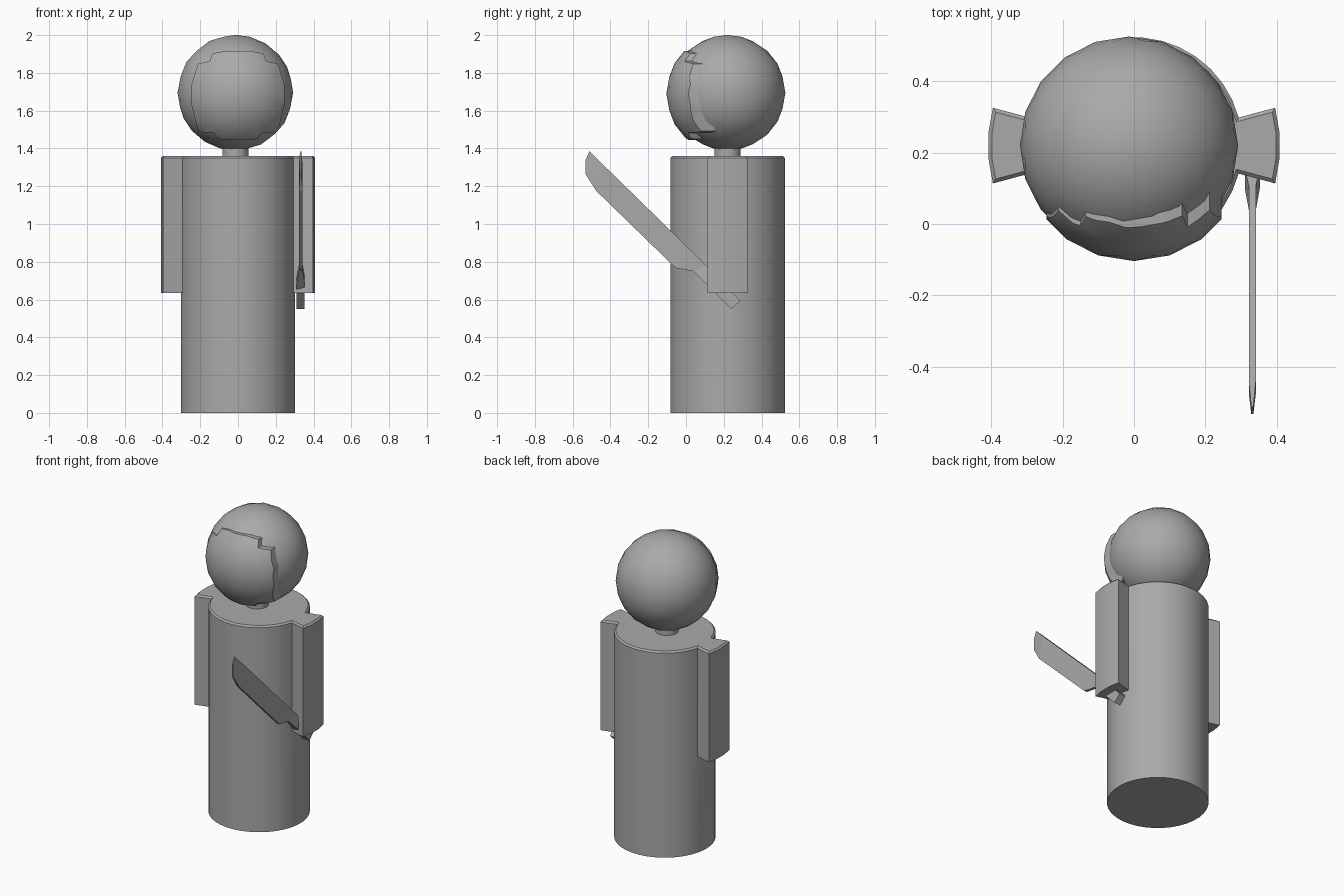
import bpy, bmesh
from math import radians
from mathutils import Matrix, Vector

old = bpy.data.objects.get("Cube")
if old:
    bpy.data.objects.remove(old, do_unlink=True)

grey = bpy.data.materials.new("plain_grey")
grey.use_nodes = True
COLOUR = (0.4, 0.4, 0.4, 1)
grey.diffuse_color = COLOUR
grey.node_tree.nodes["Principled BSDF"].inputs["Base Color"].default_value = COLOUR


def finish(name, bm, smooth=False):
    """Turn a bmesh into a named, coloured object."""
    bmesh.ops.recalc_face_normals(bm, faces=bm.faces)
    mesh = bpy.data.meshes.new(name)
    bm.to_mesh(mesh)
    bm.free()
    mesh.materials.append(grey)
    obj = bpy.data.objects.new(name, mesh)
    bpy.context.collection.objects.link(obj)
    if smooth:
        smooth_object(obj)
    return obj


def activate(obj):
    bpy.ops.object.select_all(action='DESELECT')
    obj.select_set(True)
    bpy.context.view_layer.objects.active = obj


def smooth_object(obj):
    activate(obj)
    bpy.ops.object.shade_smooth_by_angle(angle=radians(30))


def cylinder(bm, radius, bottom, top, sides, x, y):
    place = Matrix.Translation((x, y, (bottom + top) / 2)) @ Matrix.Rotation(radians(180 / sides), 4, 'Z')
    bmesh.ops.create_cone(bm, cap_ends=True, segments=sides, radius1=radius,
                          radius2=radius, depth=top - bottom, matrix=place)


def ball(name, radius, centre, smooth=True):
    bm = bmesh.new()
    bmesh.ops.create_icosphere(bm, subdivisions=3, radius=radius, matrix=Matrix.Translation(centre))
    return finish(name, bm, smooth)


def plate(name, x, outline):
    """Side outline of (y, z, half thickness), thickened along x."""
    bm = bmesh.new()
    sides = [[bm.verts.new((x + s * h, y, z)) for y, z, h in outline] for s in (-1, 1)]
    for ring in sides:
        bm.faces.new(ring)
    for i in range(len(outline)):
        a, b = sides
        bm.faces.new((a[i - 1], a[i], b[i], b[i - 1]))
    return finish(name, bm)


Y = 0.22            # centre line of body and head
BODY_R, ARM_R = 0.304, 0.41
TOP, ARM_BOTTOM = 1.36, 0.635

# Body with arms pulled out of its upper sides
bm = bmesh.new()
cylinder(bm, BODY_R, 0, TOP, 36, 0, Y)
bmesh.ops.bisect_plane(bm, geom=bm.verts[:] + bm.edges[:] + bm.faces[:],
                       plane_co=(0, 0, ARM_BOTTOM), plane_no=(0, 0, 1))
bm.normal_update()
for side in (-1, 1):
    strip = [f for f in bm.faces if f.normal.x * side > 0.97
             and f.calc_center_median().z > ARM_BOTTOM]
    grown = bmesh.ops.extrude_face_region(bm, geom=strip)
    bmesh.ops.delete(bm, geom=strip, context='FACES_ONLY')
    for v in grown["geom"]:
        if isinstance(v, bmesh.types.BMVert):
            v.co.x *= ARM_R / BODY_R
            v.co.y = Y + (v.co.y - Y) * ARM_R / BODY_R
    bm.normal_update()
caps = [f for f in bm.faces if f.calc_center_median().z > TOP - 0.001]
cap = bmesh.ops.dissolve_faces(bm, faces=caps, use_verts=False)["region"][0]
bmesh.ops.recalc_face_normals(bm, faces=bm.faces)
bmesh.ops.bevel(bm, geom=list(cap.edges), offset=0.01, segments=1, affect='EDGES')
finish("body_and_arms", bm, True)

# Neck and head
HEAD_X = -0.014
bm = bmesh.new()
cylinder(bm, 0.069, TOP - 0.02, 1.44, 32, HEAD_X, Y)
finish("neck", bm, True)
ball("head", 0.306, (HEAD_X, Y, 1.695))

# Face plate: a slightly larger ball trimmed by a stepped outline
half = [(0.07, 1.915), (0.135, 1.903), (0.15, 1.862), (0.212, 1.848),
        (0.246, 1.74), (0.246, 1.63), (0.212, 1.492), (0.185, 1.485),
        (0.125, 1.483), (0.105, 1.45), (0.05, 1.445)]
outline = half + [(-x, z) for x, z in reversed(half)]
bm = bmesh.new()
front = bm.faces.new([bm.verts.new((x, -0.3, z)) for x, z in outline])
pulled = bmesh.ops.extrude_face_region(bm, geom=[front])
bmesh.ops.translate(bm, vec=Vector((0, 0.45, 0)),
                    verts=[v for v in pulled["geom"] if isinstance(v, bmesh.types.BMVert)])
cutter = finish("face_plate_cutter", bm)
cutter.hide_render = True
face = ball("face_plate", 0.324, (0, Y, 1.69), False)
trim = face.modifiers.new("trim", 'BOOLEAN')
trim.operation = 'INTERSECT'
trim.solver = 'EXACT'
trim.object = cutter
activate(face)
bpy.ops.object.modifier_apply(modifier=trim.name)
bpy.data.objects.remove(cutter, do_unlink=True)
smooth_object(face)

# Blade held in the left arm
KNIFE_X, GRIP, EDGE, POINT = 0.332, 0.021, 0.01, 0.003
plate("knife_handle", KNIFE_X, [(0.288, 0.593, GRIP), (0.24, 0.55, GRIP),
                                (0.1, 0.69, GRIP), (0.155, 0.73, GRIP)])
plate("knife_collar", KNIFE_X, [(0.155, 0.73, GRIP), (0.1, 0.69, GRIP),
                                (0.04, 0.75, EDGE), (0.108, 0.78, EDGE)])
plate("knife_blade", KNIFE_X, [(0.108, 0.78, EDGE), (0.04, 0.75, EDGE), (-0.055, 0.767, EDGE),
                               (-0.475, 1.175, EDGE), (-0.44, 1.315, EDGE)])
plate("knife_tip", KNIFE_X, [(-0.44, 1.315, EDGE), (-0.475, 1.175, EDGE), (-0.533, 1.265, POINT),
                             (-0.533, 1.335, POINT), (-0.512, 1.385, POINT)])
